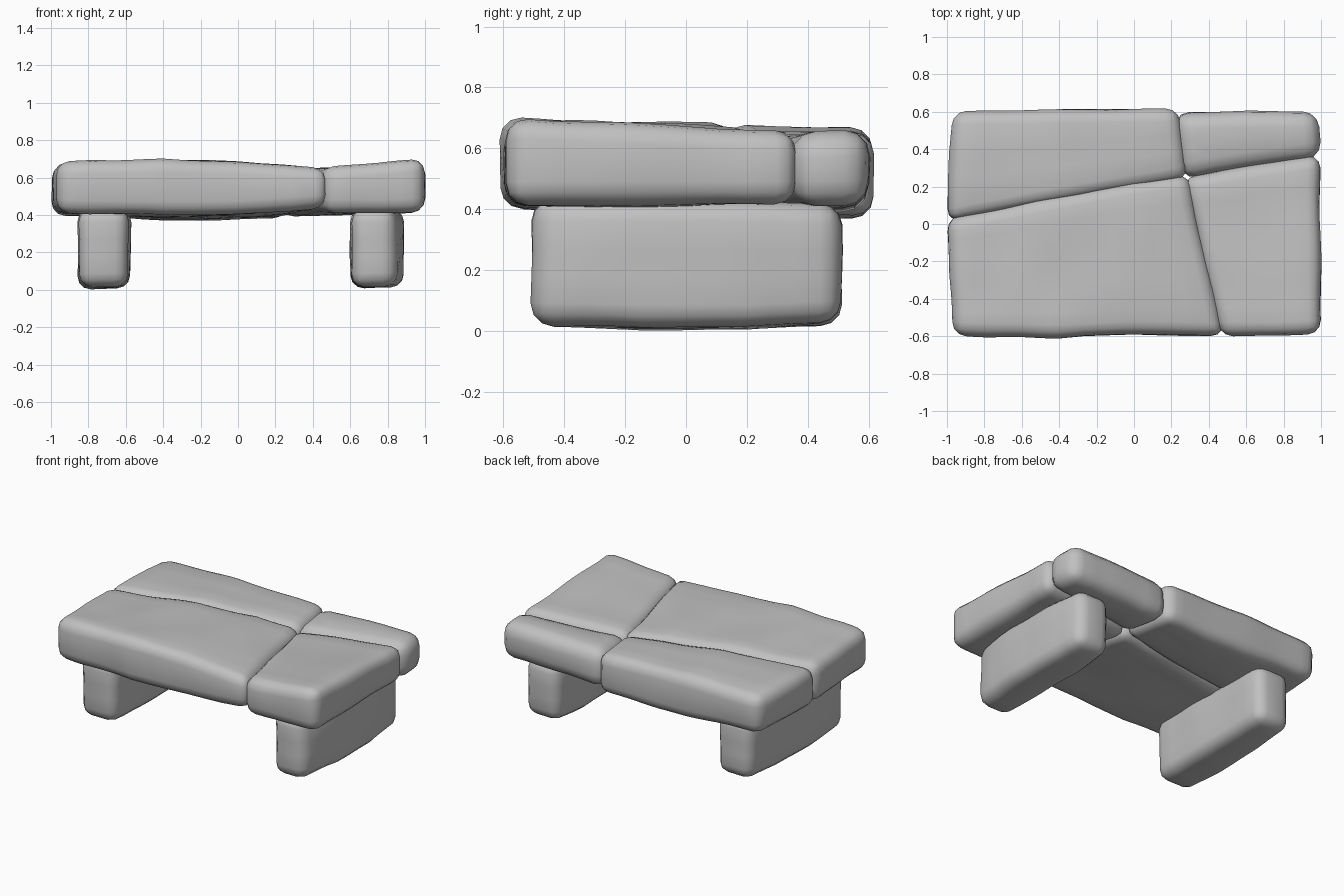
import bpy, bmesh, math
from mathutils import Vector, noise

cube = bpy.data.objects.get("Cube")
if cube:
    bpy.data.objects.remove(cube)

stone = bpy.data.materials.new("grey stone")
stone.use_nodes = True
COLOUR = (0.53, 0.53, 0.53, 1)
stone.diffuse_color = COLOUR
stone.node_tree.nodes["Principled BSDF"].inputs["Base Color"].default_value = COLOUR


def block(name, stations, radius, seed, rough=0.012):
    """Worn stone lofted through stations, each with two sides a and b:
    (a x, a y, b x, b y, a low, a top, b low, b top)."""
    bm = bmesh.new()
    rings = []
    for ax, ay, bx, by, al, at, bl, bt in stations:
        corners = [(ax, ay, al), (bx, by, bl), (bx, by, bt), (ax, ay, at)]
        rings.append([bm.verts.new(c) for c in corners])
    for a, b in zip(rings, rings[1:]):
        for i in range(4):
            j = (i + 1) % 4
            bm.faces.new((a[i], a[j], b[j], b[i]))
    bm.faces.new(rings[0])
    bm.faces.new(rings[-1])
    bmesh.ops.recalc_face_normals(bm, faces=bm.faces)
    # round the sharp edges, then add enough faces for a worn surface
    sharp = [e for e in bm.edges if e.calc_face_angle() > math.radians(40)]
    bmesh.ops.bevel(bm, geom=sharp, offset=radius, segments=3, profile=0.5,
                    affect='EDGES', clamp_overlap=True)
    for _ in range(2):
        long_edges = [e for e in bm.edges if e.calc_length() > 0.16]
        bmesh.ops.subdivide_edges(bm, edges=long_edges, cuts=2, use_grid_fill=True)
    bm.normal_update()
    shift = Vector((seed * 7.3, seed * 3.1, seed))
    moves = [v.normal * rough * noise.noise(v.co * 3.5 + shift) for v in bm.verts]
    for v, move in zip(bm.verts, moves):
        v.co += move
        v.co.z = max(v.co.z, 0)
    mesh = bpy.data.meshes.new(name)
    bm.to_mesh(mesh)
    bm.free()
    mesh.materials.append(stone)
    obj = bpy.data.objects.new(name, mesh)
    bpy.context.collection.objects.link(obj)
    bpy.ops.object.select_all(action='DESELECT')
    obj.select_set(True)
    bpy.context.view_layer.objects.active = obj
    bpy.ops.object.shade_smooth_by_angle(angle=math.radians(50))


# four fitted slabs that make up the top, side a in front and side b behind
block("front_right_slab", [
    (-0.97, -0.595, -1.0, 0.03, 0.41, 0.685, 0.41, 0.665),
    (-0.4, -0.61, -0.4, 0.15, 0.40, 0.70, 0.38, 0.675),
    (0.0, -0.59, 0.0, 0.23, 0.405, 0.69, 0.38, 0.67),
    (0.485, -0.60, 0.29, 0.265, 0.44, 0.66, 0.385, 0.635)], 0.07, 1)
block("front_left_slab", [
    (0.46, -0.595, 0.26, 0.25, 0.415, 0.655, 0.39, 0.625),
    (0.75, -0.595, 0.65, 0.32, 0.41, 0.68, 0.405, 0.645),
    (1.0, -0.585, 0.995, 0.37, 0.42, 0.705, 0.42, 0.66)], 0.07, 2)
block("back_right_slab", [
    (-1.0, 0.01, -0.97, 0.60, 0.40, 0.665, 0.395, 0.65),
    (-0.4, 0.125, -0.4, 0.61, 0.385, 0.675, 0.37, 0.665),
    (0.29, 0.24, 0.24, 0.62, 0.385, 0.635, 0.375, 0.65)], 0.07, 3)
block("back_left_slab", [
    (0.255, 0.24, 0.21, 0.595, 0.40, 0.63, 0.39, 0.645),
    (0.65, 0.305, 0.6, 0.60, 0.40, 0.64, 0.40, 0.655),
    (1.0, 0.355, 0.985, 0.605, 0.41, 0.655, 0.41, 0.66)], 0.085, 4)

# two upright blocks underneath, bowed along their length
block("right_leg", [
    (-0.85, -0.50, -0.59, -0.50, 0.015, 0.43, 0.02, 0.43),
    (-0.855, -0.15, -0.575, -0.15, 0.005, 0.43, 0.005, 0.43),
    (-0.85, 0.2, -0.575, 0.2, 0.005, 0.43, 0.01, 0.43),
    (-0.835, 0.51, -0.58, 0.51, 0.02, 0.42, 0.02, 0.42)], 0.07, 5)
block("left_leg", [
    (0.61, -0.505, 0.84, -0.505, 0.015, 0.43, 0.025, 0.43),
    (0.605, -0.15, 0.885, -0.15, 0.01, 0.43, 0.015, 0.43),
    (0.605, 0.2, 0.89, 0.2, 0.01, 0.43, 0.015, 0.43),
    (0.62, 0.515, 0.86, 0.51, 0.02, 0.42, 0.03, 0.42)], 0.07, 6)
